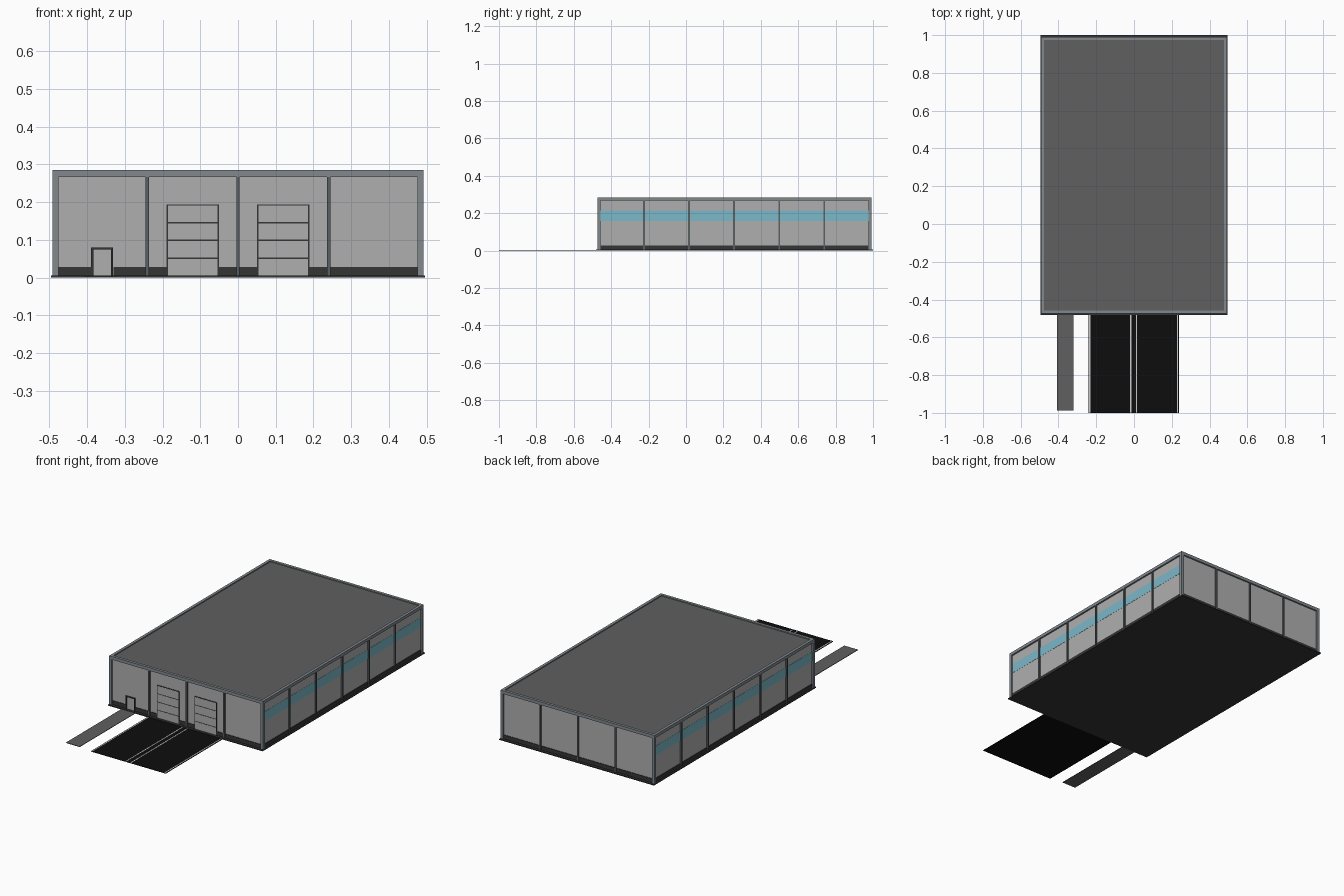
import bpy, bmesh
from mathutils import Matrix, Vector

if "Cube" in bpy.data.objects:
    bpy.data.objects.remove(bpy.data.objects["Cube"])

CY = 0.259                 # building centre in y
HX, HY = 0.492, 0.732      # outer half sizes of the frame
H, SLAB, T = 0.285, 0.005, 0.016
WX, WY = HX - 0.009, HY - 0.009   # wall half sizes
FRONT = CY - WY            # y of the front wall face


def material(name, r, g, b):
    m = bpy.data.materials.new(name)
    m.diffuse_color = (r, g, b, 1)
    m.use_nodes = True
    m.node_tree.nodes["Principled BSDF"].inputs["Base Color"].default_value = m.diffuse_color
    return m


WALL = material("wall_grey", .43, .43, .43)
STEEL = material("steel_grey", .22, .25, .27)
POST = material("post_grey", .10, .115, .125)
DARK = material("dark_grey", .035, .035, .035)
ROOF = material("roof_grey", .115, .115, .115)
GLASS = material("glass_blue", .20, .48, .58)
ASPHALT = material("asphalt", .004, .004, .004)
WHITE = material("white_paint", .8, .8, .8)


def boxes(name, mat, items):
    """One object from boxes given as (x0, x1, y0, y1, z0, z1)."""
    bm = bmesh.new()
    for x0, x1, y0, y1, z0, z1 in items:
        c = Vector(((x0 + x1) / 2, (y0 + y1) / 2, (z0 + z1) / 2))
        s = Matrix.Diagonal((x1 - x0, y1 - y0, z1 - z0, 1))
        bmesh.ops.create_cube(bm, size=1, matrix=Matrix.Translation(c) @ s)
    me = bpy.data.meshes.new(name)
    bm.to_mesh(me)
    bm.free()
    me.materials.append(mat)
    ob = bpy.data.objects.new(name, me)
    bpy.context.collection.objects.link(ob)
    return ob


# Foundation, walls and roof deck
boxes("foundation_slab", DARK, [(-.495, .495, CY - .741, CY + .741, 0, SLAB)])
boxes("walls", WALL, [(-WX, WX, CY - WY, CY + WY, SLAB, .272)])
boxes("roof_deck", ROOF, [(-HX + T, HX - T, CY - HY + T, CY + HY - T, .27, .279)])

# Steel frame: parapet ring and corner posts
ring = [(-HX, HX, CY + a, CY + a + T, .267, H) for a in (-HY, HY - T)]
ring += [(a, a + T, CY - HY + T, CY + HY - T, .267, H) for a in (-HX, HX - T)]
boxes("parapet", STEEL, ring)
boxes("corner_posts", STEEL, [(x, x + T, CY + y, CY + y + T, SLAB, .267)
                              for x in (-HX, HX - T) for y in (-HY, HY - T)])

# Wall posts between the bays
P = 0.0045
posts = []
for x in (-.24, 0, .24):
    posts += [(x - P, x + P, CY - HY + .001, FRONT + .002, SLAB, .267),
              (x - P, x + P, CY + WY - .002, CY + HY - .001, SLAB, .267)]
for i in range(-2, 3):
    y = CY - .002 + i * .241
    posts += [(-HX + .001, -WX + .002, y - P, y + P, SLAB, .267),
              (WX - .002, HX - .001, y - P, y + P, SLAB, .267)]
boxes("wall_posts", POST, posts)

# Plinth strip, interrupted by the doors at the front
E = 0.003
EX, EY = HX - T, HY - T
plinth = [(a, b, FRONT - E, FRONT + E, SLAB, .028)
          for a, b in ((-EX, -.39), (-.33, -.19), (-.05, .05), (.19, EX))]
plinth += [(-EX, EX, CY + WY - E, CY + WY + E, SLAB, .028)]
plinth += [(s * WX - E, s * WX + E, CY - EY, CY + EY, SLAB, .028) for s in (-1, 1)]
boxes("plinth", DARK, plinth)

# Window ribbons on both long sides, one strip per bay
strips = []
for s in (-1, 1):
    for i in range(6):
        y = CY - .002 + (i - 3) * .241
        y0, y1 = max(y + P, CY - EY), min(y + .241 - P, CY + EY)
        strips.append((s * WX - .001, s * WX + .001, y0, y1, .158, .213))
boxes("window_ribbons", GLASS, strips)

# Sectional loading doors
for side, x0 in (("left", -.19), ("right", .05)):
    x1, g = x0 + .14, .004
    boxes(side + "_door_frame", DARK, [(x0, x1, FRONT - .003, FRONT + .002, SLAB, .194)])
    h = (.194 - SLAB) / 4
    boxes(side + "_door_panels", WALL,
          [(x0 + g, x1 - g, FRONT - .004, FRONT, SLAB + i * h + .001, SLAB + (i + 1) * h - .003)
           for i in range(4)])

# Personnel door
boxes("entry_door_frame", DARK, [(-.389, -.383, FRONT - .006, FRONT, SLAB, .08),
                                 (-.337, -.331, FRONT - .006, FRONT, SLAB, .08),
                                 (-.383, -.337, FRONT - .006, FRONT, .074, .08)])
boxes("entry_door", WALL, [(-.383, -.337, FRONT - .002, FRONT + .001, SLAB, .074)])

# Footpath and two driveway lanes with painted edge lines
Y1 = CY - .741
boxes("footpath", ROOF, [(-.408, -.32, -.988, Y1, 0, .003)])
boxes("driveway", ASPHALT, [(-.241, .238, -1, Y1, 0, .002)])
boxes("lane_lines", WHITE, [(x - .003, x + .003, -1, Y1, .001, .003)
                            for x in (-.234, -.017, .014, .231)])
